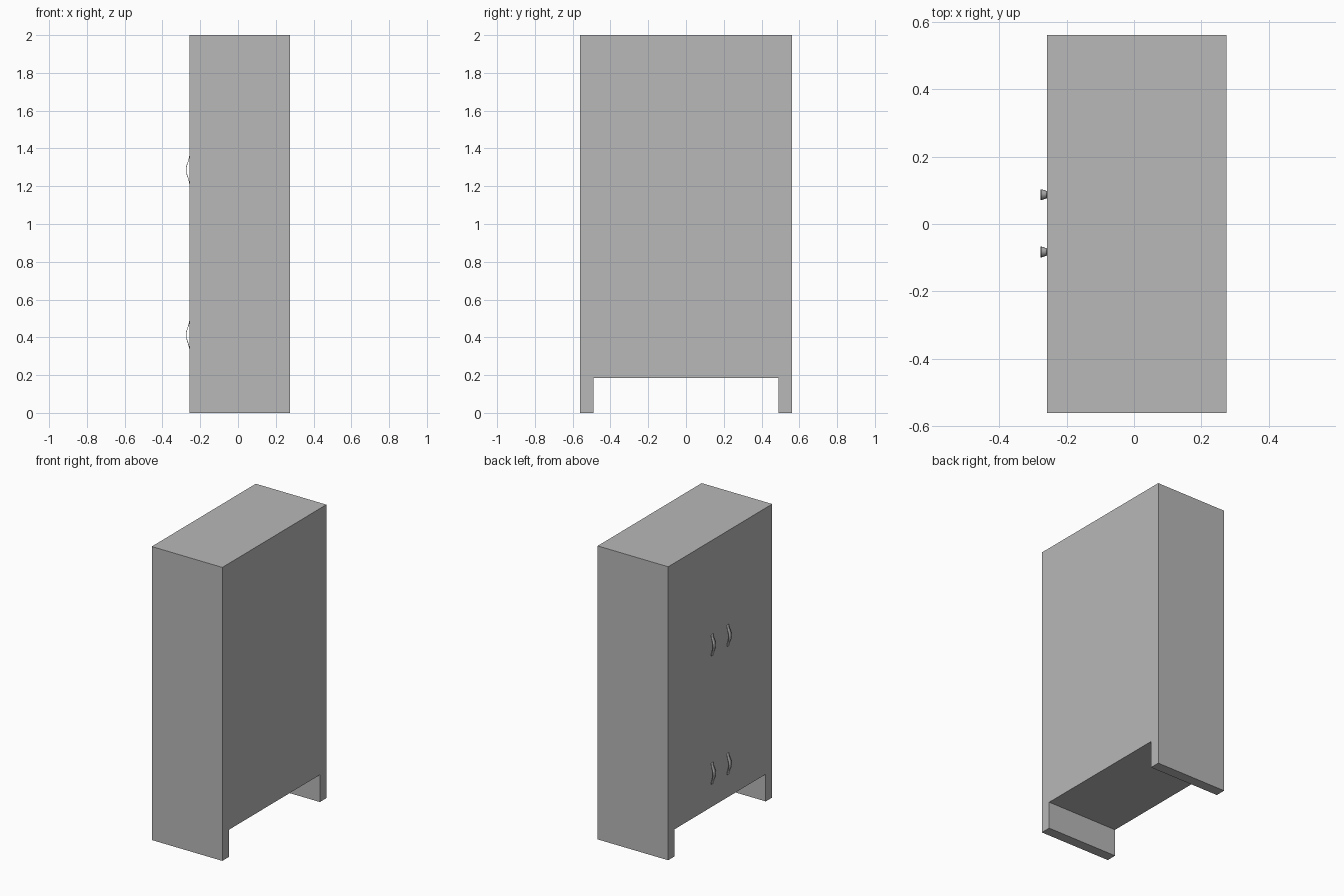
import bpy, bmesh, math

cube = bpy.data.objects.get("Cube")
if cube:
    bpy.data.objects.remove(cube, do_unlink=True)


def make_material(name, rgb):
    mat = bpy.data.materials.new(name)
    mat.use_nodes = True
    mat.diffuse_color = (*rgb, 1)
    mat.node_tree.nodes["Principled BSDF"].inputs["Base Color"].default_value = (*rgb, 1)
    return mat


GREY = make_material("light_grey", (0.48, 0.48, 0.48))


def finish(name, bm):
    bmesh.ops.recalc_face_normals(bm, faces=bm.faces)
    mesh = bpy.data.meshes.new(name)
    bm.to_mesh(mesh)
    bm.free()
    mesh.materials.append(GREY)
    obj = bpy.data.objects.new(name, mesh)
    bpy.context.collection.objects.link(obj)
    return obj


# Cabinet body: arch-shaped side outline extruded across the depth
FACE_X, BACK_X = -0.258, 0.274
HALF, INNER, TOP, FLOOR = 0.56, 0.49, 2.0, 0.185
half_outline = [(HALF, TOP), (HALF, 0), (INNER, 0), (INNER, FLOOR)]
outline = half_outline + [(-y, z) for y, z in reversed(half_outline)]
bm = bmesh.new()
face = bm.faces.new([bm.verts.new((FACE_X, y, z)) for y, z in outline])
new = bmesh.ops.extrude_face_region(bm, geom=[face])["geom"]
bmesh.ops.translate(bm, vec=(BACK_X - FACE_X, 0, 0),
                    verts=[v for v in new if isinstance(v, bmesh.types.BMVert)])
finish("cabinet_body", bm)


# Door handles: thin bowed strips, slightly wider at the middle
def handle(name, y, z, length=0.145, bow=0.017, steps=12):
    bm = bmesh.new()
    rows = []
    for i in range(steps + 1):
        t = i / steps
        lift = 0.5 - 0.5 * math.cos(2 * math.pi * t)
        half = 0.010 + 0.006 * lift
        x = FACE_X - bow * lift
        rows.append([bm.verts.new((x, y + s * half, z + (t - 0.5) * length)) for s in (-1, 1)])
    for a, b in zip(rows, rows[1:]):
        bm.faces.new((a[0], a[1], b[1], b[0]))
    obj = finish(name, bm)
    solid = obj.modifiers.new("thickness", "SOLIDIFY")
    solid.thickness = 0.003
    solid.offset = 0
    for p in obj.data.polygons:
        p.use_smooth = True


for level, z in (("upper", 1.287), ("lower", 0.413)):
    for side, y in (("left", 0.087), ("right", -0.083)):
        handle(f"{level}_{side}_handle", y, z)
